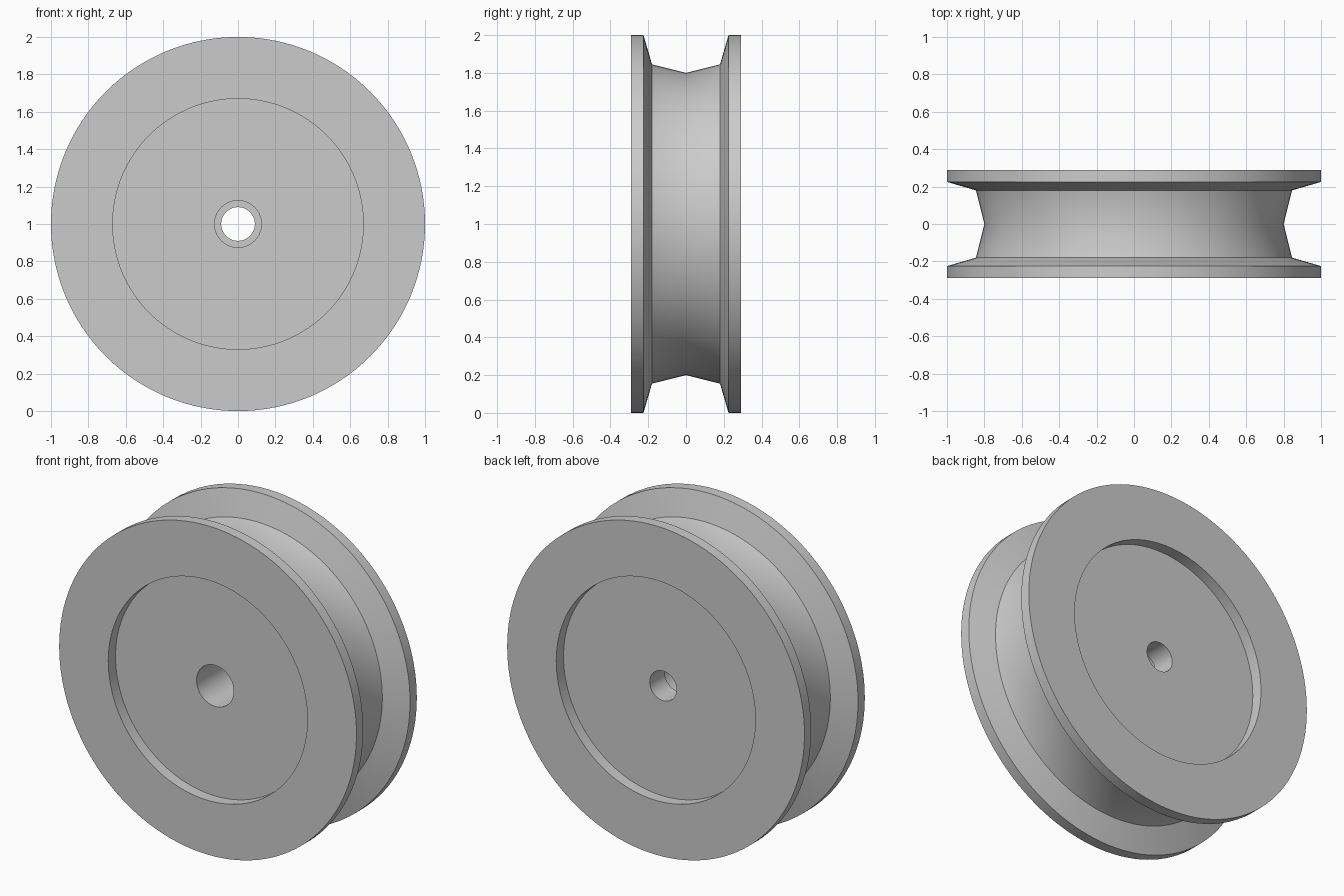
import bpy, bmesh, math
from mathutils import Matrix, Vector

cube = bpy.data.objects.get("Cube")
if cube:
    bpy.data.objects.remove(cube, do_unlink=True)

SEGMENTS = 128

# Plain grey material
grey = bpy.data.materials.new("plain grey")
grey.use_nodes = True
colour = (0.6, 0.6, 0.6, 1)
grey.diffuse_color = colour
grey.node_tree.nodes["Principled BSDF"].inputs["Base Color"].default_value = colour


def lathe(name, profile):
    """Spin a closed (radius, y) profile around the wheel axle."""
    bm = bmesh.new()
    centre = Vector((0, 0, 1))
    verts = [bm.verts.new((0, y, 1 + r)) for r, y in profile]
    edges = [bm.edges.new((a, b)) for a, b in zip(verts, verts[1:] + verts[:1])]
    bmesh.ops.spin(bm, geom=verts + edges, cent=centre, axis=(0, 1, 0),
                   angle=math.tau, steps=SEGMENTS, use_merge=True)
    bmesh.ops.remove_doubles(bm, verts=bm.verts, dist=1e-5)
    bmesh.ops.recalc_face_normals(bm, faces=bm.faces)
    mesh = bpy.data.meshes.new(name)
    bm.to_mesh(mesh)
    bm.free()
    obj = bpy.data.objects.new(name, mesh)
    bpy.context.collection.objects.link(obj)
    mesh.materials.append(grey)
    bpy.ops.object.select_all(action='DESELECT')
    obj.select_set(True)
    bpy.context.view_layer.objects.active = obj
    bpy.ops.object.shade_smooth_by_angle(angle=math.radians(30))
    return obj


# Outer flange, groove wall and side recess, mirrored about the middle
half = [(0.8, 0), (0.845, 0.18), (1, 0.225), (1, 0.29), (0.67, 0.29), (0.67, 0.22)]
back = half[1:]
front = [(r, -y) for r, y in reversed(back)]

# Stepped bore: wide at the front, narrow at the back
bore = [(0.09, 0.22), (0.09, 0.075), (0.125, 0.075), (0.125, -0.22)]

lathe("pulley_wheel", half[:1] + back + bore + front)
